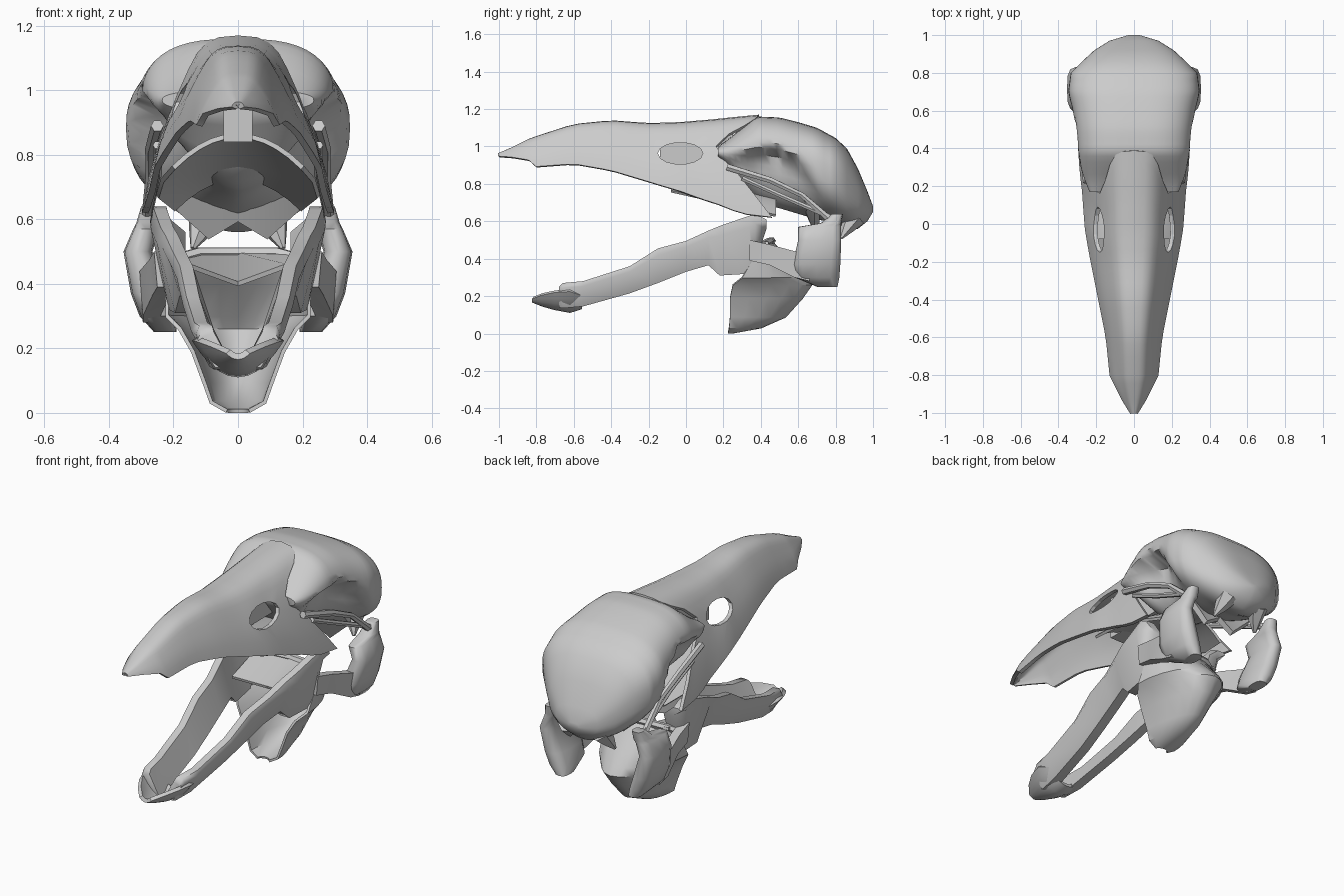
import bpy, bmesh, math

cube = bpy.data.objects.get("Cube")
if cube:
    bpy.data.objects.remove(cube, do_unlink=True)

bone = bpy.data.materials.new("bone grey")
bone.use_nodes = True
bone.diffuse_color = (0.6, 0.6, 0.6, 1)
for node in bone.node_tree.nodes:
    if node.type == 'BSDF_PRINCIPLED':
        node.inputs["Base Color"].default_value = (0.6, 0.6, 0.6, 1)
        node.inputs["Roughness"].default_value = 0.7


def lerp(table, v):
    """Interpolate the rows of a table by their first value."""
    if v <= table[0][0]:
        return table[0][1:]
    for a, b in zip(table, table[1:]):
        if v <= b[0]:
            t = (v - a[0]) / (b[0] - a[0])
            return [p + (q - p) * t for p, q in zip(a[1:], b[1:])]
    return table[-1][1:]


def steps(a, b, n):
    return [a + (b - a) * i / n for i in range(n + 1)]


def power(v, p):
    return math.copysign(abs(v) ** p, v)


def select(ob):
    bpy.ops.object.select_all(action='DESELECT')
    ob.select_set(True)
    bpy.context.view_layer.objects.active = ob


def finish(ob, mirror=False, thick=0, angle=40):
    ob.data.materials.clear()
    ob.data.materials.append(bone)
    select(ob)
    if thick:
        mod = ob.modifiers.new("thickness", 'SOLIDIFY')
        mod.thickness, mod.offset = thick, 0
        bpy.ops.object.modifier_apply(modifier=mod.name)
    if mirror:
        mod = ob.modifiers.new("mirror", 'MIRROR')
        mod.use_mirror_merge = False
        bpy.ops.object.modifier_apply(modifier=mod.name)
    bpy.ops.object.shade_smooth_by_angle(angle=math.radians(angle))
    return ob


def loft(name, rows, ring=False, **options):
    """Skin a list of point rows; rings are closed and capped."""
    bm = bmesh.new()
    grid = [[bm.verts.new(p) for p in row] for row in rows]
    n = len(grid[0])
    for a, b in zip(grid, grid[1:]):
        for i in range(n if ring else n - 1):
            j = (i + 1) % n
            bm.faces.new((a[i], a[j], b[j], b[i]))
    if ring:
        bm.faces.new(grid[0])
        bm.faces.new(grid[-1])
    bmesh.ops.recalc_face_normals(bm, faces=bm.faces)
    mesh = bpy.data.meshes.new(name)
    bm.to_mesh(mesh)
    bm.free()
    ob = bpy.data.objects.new(name, mesh)
    bpy.context.collection.objects.link(ob)
    return finish(ob, **options)


def rod(name, points, radii, mirror=True):
    """Tapered round strut through a few points."""
    curve = bpy.data.curves.new(name, 'CURVE')
    curve.dimensions = '3D'
    curve.bevel_depth, curve.bevel_resolution = 1, 1
    curve.use_fill_caps = True
    spline = curve.splines.new('POLY')
    spline.points.add(len(points) - 1)
    for sp, p, r in zip(spline.points, points, radii):
        sp.co, sp.radius = (*p, 1), r
    ob = bpy.data.objects.new(name, curve)
    bpy.context.collection.objects.link(ob)
    select(ob)
    bpy.ops.object.convert(target='MESH')
    return finish(bpy.context.object, mirror)


# Upper beak: hollow arch with a rounded ridge (y, top, bottom, half width)
beak = [(-1, .955, .945, .012), (-.93, .985, .94, .055), (-.84, 1.03, .925, .1),
        (-.8, 1.045, .89, .12), (-.6, 1.11, .905, .14), (-.4, 1.13, .87, .18),
        (-.2, 1.115, .81, .22), (0, 1.12, .76, .25), (.2, 1.135, .69, .265),
        (.3, 1.145, .64, .28), (.46, 1.16, .62, .288)]
arch = [(0, 1), (.2, .99), (.32, .96), (.42, .9), (.5, .82), (.6, .7), (.7, .57), (.8, .43),
        (.92, .22), (1, 0)]
margin = [(.62, .46), (.66, .44), (.72, .38), (.8, .33), (.93, .2), (1, .16), (1.08, .25),
          (1.12, .35), (1.16, .39)]
rows = []
for y in [s[0] for s in beak[:4]] + steps(-.7, .46, 18):
    top, bottom, w = lerp(beak, y)
    row = []
    for u in [-a[0] for a in arch[:0:-1]] + [a[0] for a in arch]:
        z = bottom + (top - bottom) * lerp(arch, abs(u))[0]
        yy = y
        if y > -.2:
            yy = -.2 + (y + .2) * (lerp(margin, z)[0] + .2) / .66
        row.append((w * u, yy, z))
    rows.append(row)
upper_beak = loft("upper_beak", rows, thick=.02)

# Nostrils cut through the beak walls
bpy.ops.mesh.primitive_cylinder_add(vertices=14, radius=1, depth=2, location=(0, -.03, .963),
                                    rotation=(0, math.pi / 2, 0))
cutter = bpy.context.object
cutter.scale = (.058, .12, 1)
cutter.hide_render = True
select(upper_beak)
cut = upper_beak.modifiers.new("nostrils", 'BOOLEAN')
cut.operation, cut.object, cut.solver = 'DIFFERENCE', cutter, 'EXACT'
bpy.ops.object.modifier_apply(modifier=cut.name)
bpy.data.objects.remove(cutter, do_unlink=True)

# Wall between the nostrils and vaulted palate behind them
loft("nasal_septum", [[(0, y, .84), (0, y, 1.08)] for y in (-.14, .25)], thick=.09)
loft("palate", [[(w * u, y, z - .1 * u * u) for u in steps(-1, 1, 10)]
                for y, z, w in [(-.08, .86, .2), (.1, .82, .235), (.3, .77, .25), (.48, .73, .2)]],
     thick=.015)

# Cranium: boxy dome, hollowed below the brow for the eye sockets (y, top, bottom, half width)
dome = [(.17, 1.0, .93, .235), (.24, 1.05, .84, .265), (.3, 1.1, .76, .285), (.38, 1.16, .7, .3),
        (.5, 1.155, .67, .31), (.6, 1.13, .64, .325), (.7, 1.1, .61, .348), (.8, 1.045, .59, .335),
        (.86, .99, .56, .275), (.92, .88, .56, .21), (.97, .76, .6, .13), (1, .68, .65, .03)]
brow = [(.17, .95), (.35, 1.0), (.48, 1.01), (.58, .96), (.66, .87), (.72, .76), (.8, .6)]
socket = [(.17, .95), (.28, .82), (.38, .6), (.5, .54), (.6, .68), (.7, .88), (.8, 1)]
rows = []
for y in steps(.17, .8, 20) + [s[0] for s in dome[-4:]]:
    top, bottom, w = lerp(dome, y)
    mid = bottom + .56 * (top - bottom)
    row = []
    for a in steps(0, math.tau, 48)[:-1]:
        s, c = math.sin(a), math.cos(a)
        x = w * power(s, .7 if c > 0 else 1.2)
        z = mid + (top - mid if c > 0 else mid - bottom) * power(c, .8)
        t = max(0, min(1, (lerp(brow, y)[0] - z) / .07))
        x *= 1 - (1 - lerp(socket, y)[0]) * t * t * (3 - 2 * t)
        row.append((x, y, z))
    rows.append(row)
loft("cranium", rows, ring=True, angle=50)

# Cheek struts and the pointed bones under the braincase
rod("cheek_strut", [(.25, .22, .89), (.27, .45, .82), (.27, .62, .74), (.28, .78, .6)],
    [.02, .018, .016, .02])
rod("lower_cheek_strut", [(.25, .3, .83), (.25, .5, .74), (.28, .8, .61)], [.014, .014, .014])
loft("throat_blades", [[(0, .62, .72), (.1, .62, .74), (.22, .64, .72)],
                       [(0, .7, .6), (.09, .7, .545), (.21, .7, .655)]], thick=.03, mirror=True)
rod("occipital_spur", [(.1, .9, .62), (.12, .86, .56), (.14, .83, .51)], [.06, .035, .008])

# Lower jaw arms leaning outwards (y, top, bottom, outer x)
arm = [(-.68, .25, .14, .125), (-.66, .27, .135, .13), (-.55, .28, .145, .145), (-.3, .36, .215, .17),
       (-.15, .455, .27, .19), (0, .495, .33, .21), (.12, .55, .365, .235), (.18, .575, .31, .25),
       (.34, .63, .32, .27), (.37, .64, .38, .272), (.43, .61, .56, .272)]
loft("jaw_arm", [[(x - .01, y, t), (x, y, .8 * t + .2 * b), (x - .055, y, b), (x - .11, y, b),
                  (x - .05, y, t)] for y, t, b, x in arm], ring=True, mirror=True, angle=55)

# Scooped tip joining both arms
tip = [(-.82, .19, .175, .03), (-.77, .21, .155, .075), (-.7, .225, .135, .115),
       (-.62, .23, .12, .135), (-.56, .21, .14, .11)]
loft("jaw_tip", [[(w * u, y, b + (t - b) * u * u) for u in steps(-1, 1, 10)]
                 for y, t, b, w in tip], thick=.02)

# Jaw hinge blocks with bars running forward (z, front y, back y, centre x, half width)
hinge = [(.25, .7, .81, .225, .035), (.3, .58, .82, .25, .055), (.37, .57, .825, .275, .057),
         (.5, .6, .83, .31, .045), (.57, .6, .83, .285, .04), (.59, .72, .83, .275, .04),
         (.64, .78, .84, .27, .03)]
rows = []
for z, y0, y1, x, h in hinge:
    rows.append([(x + h * power(math.cos(a), .7), (y0 + y1) / 2 + (y1 - y0) / 2 * power(math.sin(a), .7), z)
                 for a in steps(0, math.tau, 12)[:-1]])
loft("jaw_hinge", rows, ring=True, mirror=True, angle=50)
bar = [(.34, .5, .39, .235), (.45, .475, .365, .25), (.58, .44, .3, .28), (.66, .42, .28, .28)]
loft("hinge_bar", [[(x + .025, y, t), (x - .025, y, t), (x - .04, y, b), (x + .015, y, b)]
                   for y, t, b, x in bar], ring=True, mirror=True)

# Throat shield: deep scoop open to the front (z, front y, back y, half width)
shield = [(.006, .225, .25, .035), (.033, .23, .4, .083), (.09, .235, .53, .103), (.19, .235, .62, .14),
          (.26, .25, .67, .18), (.3, .3, .64, .22), (.4, .36, .54, .22), (.49, .38, .46, .21)]
loft("throat_shield", [[(w * math.sin(a), f + (b - f) * math.cos(a), z)
                        for a in steps(-math.pi / 2, math.pi / 2, 12)]
                       for z, f, b, w in shield], thick=.012)
rod("shield_rim", [(-.21, .4, .47), (-.12, .45, .495), (0, .46, .495), (.12, .45, .495), (.21, .4, .47)],
    [.02] * 5, mirror=False)

# Floor of the throat with a notched front edge
loft("throat_floor", [[(-.2, .44, .485), (0, .46, .49), (.2, .44, .485)],
                      [(-.15, .16, .455), (0, .26, .4), (.15, .16, .455)]], thick=.015)
